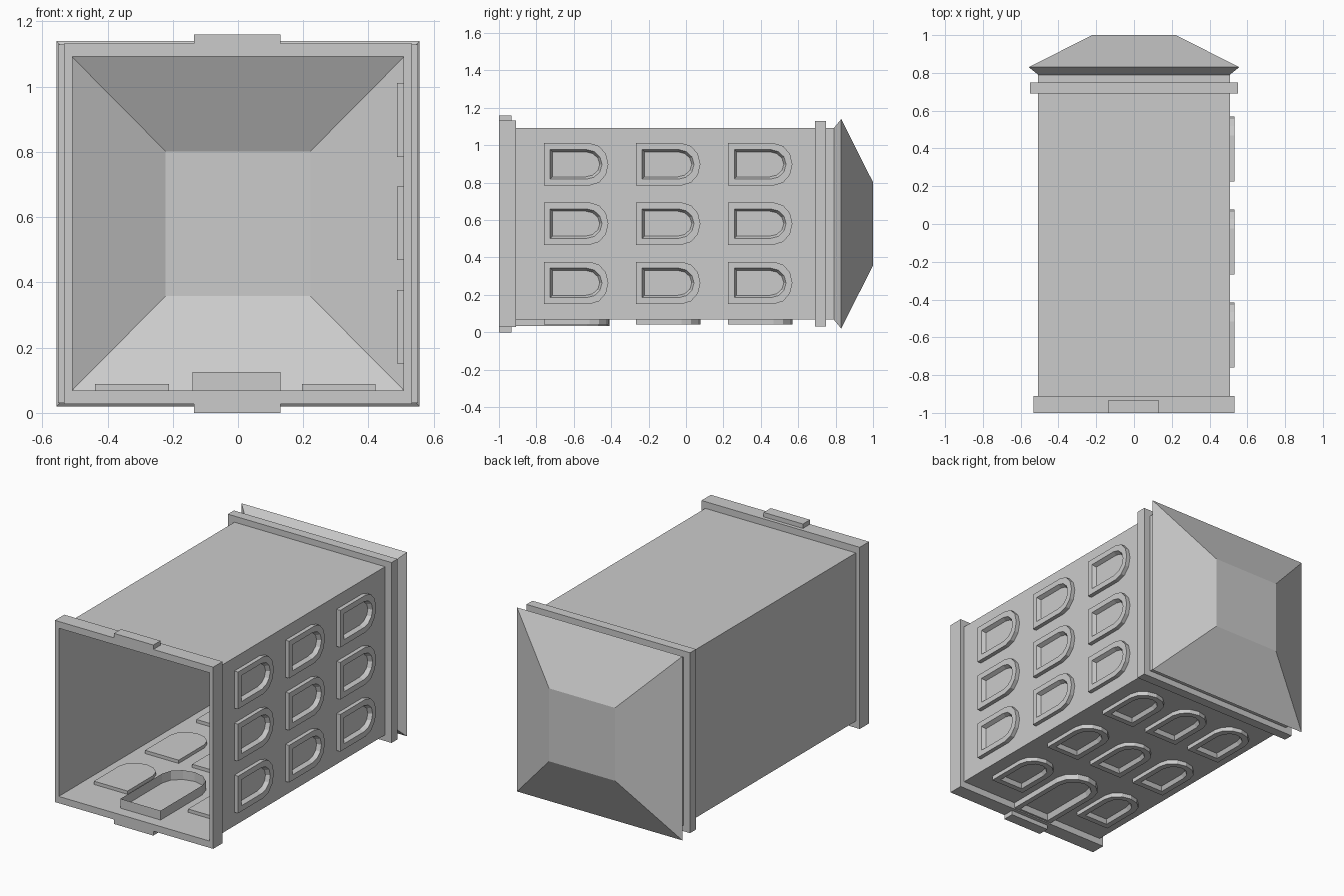
import bpy, bmesh, math
from mathutils import Matrix, Vector

cube = bpy.data.objects.get("Cube")
if cube:
    bpy.data.objects.remove(cube)

stone = bpy.data.materials.new("plain grey")
stone.use_nodes = True
GREY = (0.6, 0.6, 0.6, 1)
stone.diffuse_color = GREY
stone.node_tree.nodes["Principled BSDF"].inputs["Base Color"].default_value = GREY

MID = 0.58            # height of the tower axis
WALL = 0.507          # half width of the tower walls


def finish(name, bm, matrix=Matrix()):
    mesh = bpy.data.meshes.new(name)
    bm.to_mesh(mesh)
    bm.free()
    mesh.materials.append(stone)
    obj = bpy.data.objects.new(name, mesh)
    obj.matrix_world = matrix
    bpy.context.collection.objects.link(obj)
    return obj


def loft(bm, loops, flip=False):
    """Bridge successive vertex loops with quads."""
    rows = [[bm.verts.new(p) for p in loop] for loop in loops]
    for a, b in zip(rows, rows[1:]):
        for i in range(len(a)):
            j = (i + 1) % len(a)
            quad = (a[i], a[j], b[j], b[i])
            bm.faces.new(quad[::-1] if flip else quad)
    return rows


def rect(y, hx, hz):
    return [(sx * hx, y, MID + sz * hz) for sx, sz in ((-1, -1), (-1, 1), (1, 1), (1, -1))]


def sleeve(name, sections, cap=False):
    """Rectangular shell along y, given (y, half x, half z)."""
    bm = bmesh.new()
    rows = loft(bm, [rect(*s) for s in sections])
    if cap:
        bm.faces.new(rows[-1])
    bmesh.ops.recalc_face_normals(bm, faces=bm.faces)
    return finish(name, bm)


def box(name, lo, hi):
    lo, hi = Vector(lo), Vector(hi)
    bm = bmesh.new()
    bmesh.ops.create_cube(bm, size=1)
    bmesh.ops.scale(bm, vec=hi - lo, verts=bm.verts)
    bmesh.ops.translate(bm, vec=(lo + hi) / 2, verts=bm.verts)
    return finish(name, bm)


def arch(half, foot, top, rise, depth):
    """Arched outline: flat foot, straight jambs and a faceted head."""
    pts = [(-half, foot, depth), (half, foot, depth)]
    for i in range(7):
        a = math.pi * i / 6
        pts.append((half * math.cos(a), top - rise + rise * math.sin(a), depth))
    return pts


def opening(name, matrix, half, length, rise, rim, front, back, closed):
    """Raised arched frame with a sloping reveal; local z points outwards."""
    bm = bmesh.new()
    inner = rim + 0.012
    rows = loft(bm, [
        arch(half, 0, length, rise, back),
        arch(half, 0, length, rise, front),
        arch(half - rim, rim, length - rim, rise - rim / 2, front),
        arch(half - inner, inner, length - inner, rise - inner / 2, 0.001)])
    if closed:
        bm.faces.new(rows[0][::-1])
    return finish(name, bm, matrix)


# Tower shell, open at the foot
sleeve("tower_walls", [(-1, WALL, 0.512), (0.79, WALL, 0.512)])
# Flared eaves and flat-topped roof
sleeve("roof", [(0.79, WALL, 0.512), (0.83, 0.557, 0.56), (1, 0.222, 0.222)], cap=True)


# Bands around the foot and under the eaves
def band(name, y0, y1, hx, hz):
    sleeve(name, [(y0, WALL, 0.512), (y0, hx, hz), (y1, hx, hz), (y1, WALL, 0.512)])


band("base_band", -1, -0.91, 0.533, 0.553)
band("cornice", 0.69, 0.748, 0.551, 0.549)

# Door step and matching block on the opposite wall
box("door_step", (-0.135, -1, 0), (0.13, -0.932, 0.03))
box("rear_block", (-0.135, -1, 1.13), (0.13, -0.932, 1.16))

# Orientation of openings: local y runs up the tower
side = Matrix(((0, 0, 1), (0, 1, 0), (-1, 0, 0))).to_4x4()
face = Matrix(((-1, 0, 0), (0, 1, 0), (0, 0, -1))).to_4x4()


def window(name, origin, turn):
    opening(name, Matrix.Translation(origin) @ turn, 0.113, 0.345, 0.1, 0.034, 0.025, -0.02, True)


# Windows on the side and on the door wall
for row in range(3):
    y = -0.76 + row * 0.492
    for col in range(3):
        tag = f"{row + 1}_{col + 1}"
        window("side_window_" + tag, (WALL, y, 0.264 + col * 0.317), side)
        if row or col != 1:
            window("door_wall_window_" + tag, (-0.325 + col * 0.317, y, MID - 0.512), face)

# Door surround, running through the wall
opening("door_frame", Matrix.Translation((-0.005, -0.93, MID - 0.512)) @ face,
        0.135, 0.52, 0.12, 0.032, 0.034, -0.057, False)
# Sloped threshold in front of the door
bm = bmesh.new()
bm.faces.new([bm.verts.new((x - 0.005, -1.001, z)) for x, z in
              ((-0.1, 0.031), (0.1, 0.031), (0.09, 0.065), (-0.09, 0.065))])
finish("threshold", bm)
